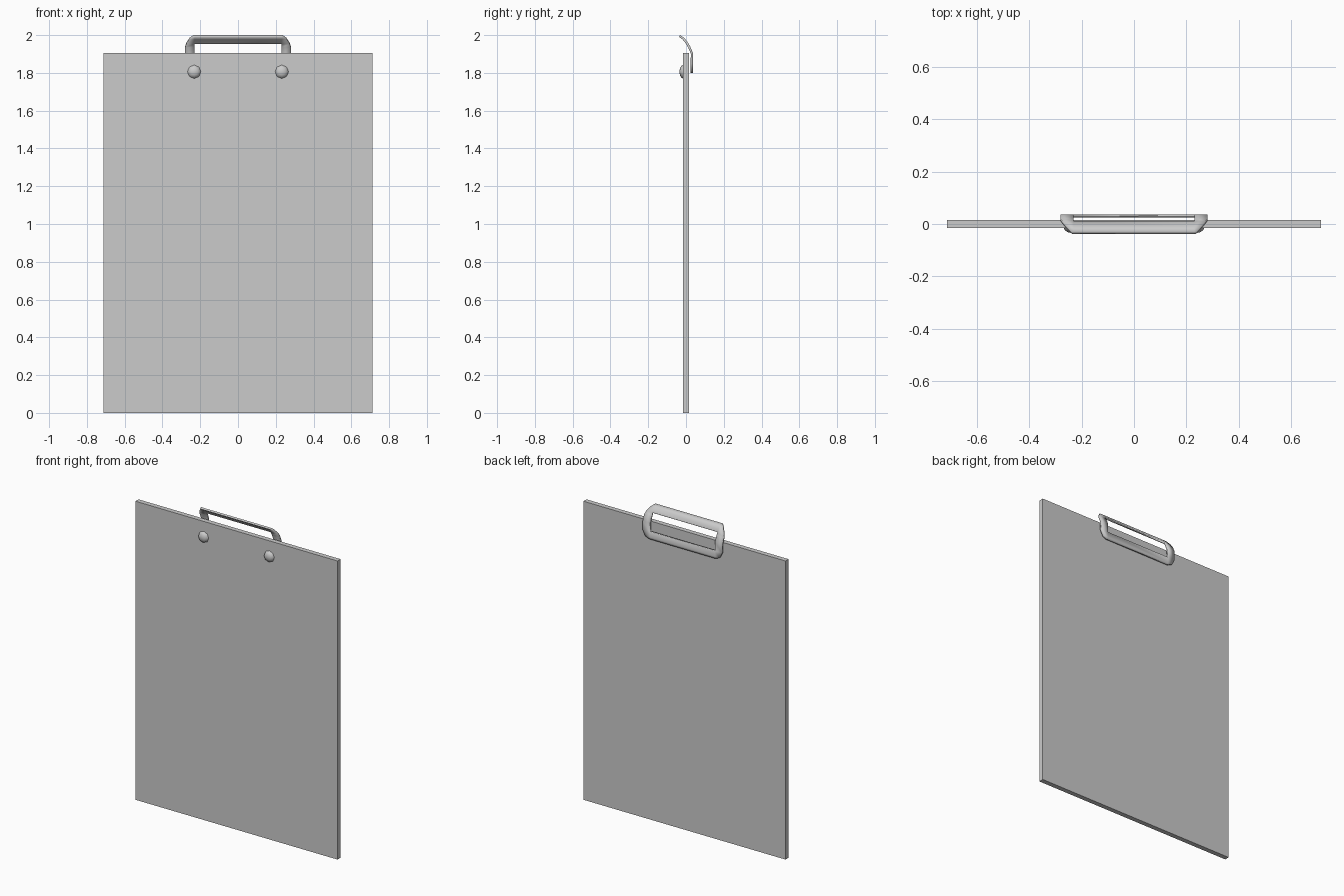
import bpy, bmesh, math
from mathutils import Matrix

if "Cube" in bpy.data.objects:
    bpy.data.objects.remove(bpy.data.objects["Cube"])

grey = bpy.data.materials.new("light_grey")
grey.diffuse_color = (0.6, 0.6, 0.6, 1)
grey.use_nodes = True
grey.node_tree.nodes["Principled BSDF"].inputs["Base Color"].default_value = grey.diffuse_color


def make_object(name, bm):
    mesh = bpy.data.meshes.new(name)
    bm.to_mesh(mesh)
    bm.free()
    mesh.materials.append(grey)
    obj = bpy.data.objects.new(name, mesh)
    bpy.context.collection.objects.link(obj)
    return obj


def smooth(obj, angle):
    bpy.ops.object.select_all(action='DESELECT')
    obj.select_set(True)
    bpy.context.view_layer.objects.active = obj
    bpy.ops.object.shade_smooth_by_angle(angle=math.radians(angle))


# Flat board
bm = bmesh.new()
bmesh.ops.create_cube(bm, size=1, matrix=Matrix.Translation((0, 0, 0.9525))
                      @ Matrix.Diagonal((1.426, 0.031, 1.905, 1)))
make_object("board", bm)

# Clip: rows of (z, y of the back surface, half width), bent forward at the top
rows = [(1.80, 0.037, 0.235), (1.812, 0.037, 0.262), (1.848, 0.037, 0.28),
        (1.905, 0.037, 0.28), (1.94, 0.022, 0.28), (1.96, 0.011, 0.273),
        (1.987, -0.011, 0.255), (2.0, -0.031, 0.237)]
HOLE = 0.23
bm = bmesh.new()
grid = [[bm.verts.new((x, y, z)) for x in (-w, -HOLE, HOLE, w)] for z, y, w in rows]
for r in range(len(rows) - 1):
    for c in range(3):
        if c == 1 and 2 <= r <= 4:      # opening in the middle
            continue
        bm.faces.new((grid[r][c], grid[r + 1][c], grid[r + 1][c + 1], grid[r][c + 1]))
clip = make_object("clip", bm)
solid = clip.modifiers.new("thickness", 'SOLIDIFY')
solid.thickness = 0.012
solid.offset = -1
smooth(clip, 30)

# Domed rivets on the front
for side, x in (("left", -0.232), ("right", 0.232)):
    bm = bmesh.new()
    bmesh.ops.create_uvsphere(bm, u_segments=8, v_segments=6, radius=1)
    bmesh.ops.transform(bm, verts=bm.verts, matrix=Matrix.Translation((x, -0.013, 1.806))
                        @ Matrix.Diagonal((0.037, 0.022, 0.037, 1))
                        @ Matrix.Rotation(math.radians(90), 4, 'X'))
    # keep only the front half
    bmesh.ops.bisect_plane(bm, geom=bm.verts[:] + bm.edges[:] + bm.faces[:], dist=1e-5,
                           plane_co=(0, -0.013, 0), plane_no=(0, 1, 0), clear_outer=True)
    smooth(make_object(side + "_rivet", bm), 60)
